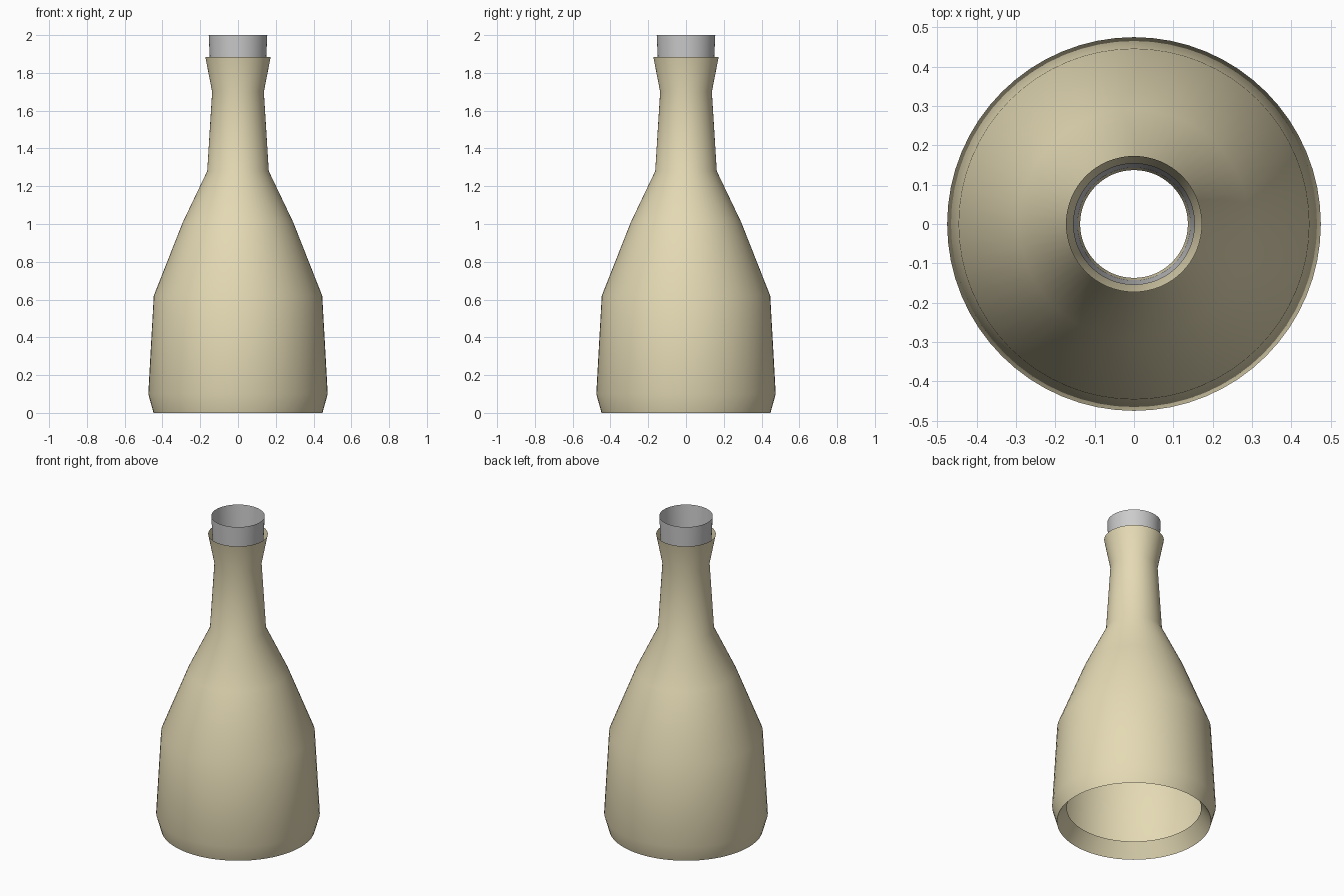
import bpy, bmesh, math

if "Cube" in bpy.data.objects:
    bpy.data.objects.remove(bpy.data.objects["Cube"])

SEGMENTS = 64


def lathe(name, profile, color=None):
    """Spin an open (radius, z) profile around the z axis."""
    bm = bmesh.new()
    verts = [bm.verts.new((r, 0, z)) for r, z in profile]
    edges = [bm.edges.new(pair) for pair in zip(verts, verts[1:])]
    bmesh.ops.spin(bm, geom=verts + edges, axis=(0, 0, 1), cent=(0, 0, 0),
                   angle=math.tau, steps=SEGMENTS, use_merge=True)
    bmesh.ops.remove_doubles(bm, verts=bm.verts, dist=1e-4)
    bmesh.ops.recalc_face_normals(bm, faces=bm.faces)
    # make the outer wall face outwards
    wall = max(bm.faces, key=lambda f: f.calc_area())
    if wall.normal.dot(wall.calc_center_median()) < 0:
        bmesh.ops.reverse_faces(bm, faces=bm.faces)
    mesh = bpy.data.meshes.new(name)
    bm.to_mesh(mesh)
    bm.free()
    obj = bpy.data.objects.new(name, mesh)
    bpy.context.collection.objects.link(obj)
    if color:
        mat = bpy.data.materials.new(name + "_material")
        mat.diffuse_color = color
        mat.use_nodes = True
        mat.node_tree.nodes["Principled BSDF"].inputs["Base Color"].default_value = mat.diffuse_color
        mesh.materials.append(mat)
    bpy.ops.object.select_all(action='DESELECT')
    obj.select_set(True)
    bpy.context.view_layer.objects.active = obj
    bpy.ops.object.shade_smooth_by_angle(angle=math.radians(40))
    return obj


# Bottle: recessed open base, body, shoulder, neck and flared lip
lathe("bottle", [(0.39, 0.09), (0.447, 0.0), (0.475, 0.10), (0.446, 0.62),
                 (0.292, 1.01), (0.163, 1.28), (0.137, 1.70), (0.173, 1.885)],
      (0.78, 0.70, 0.46, 1))

# Stopper: open tapered sleeve seated in the lip
lathe("stopper", [(0.143, 1.74), (0.155, 2.0)])
